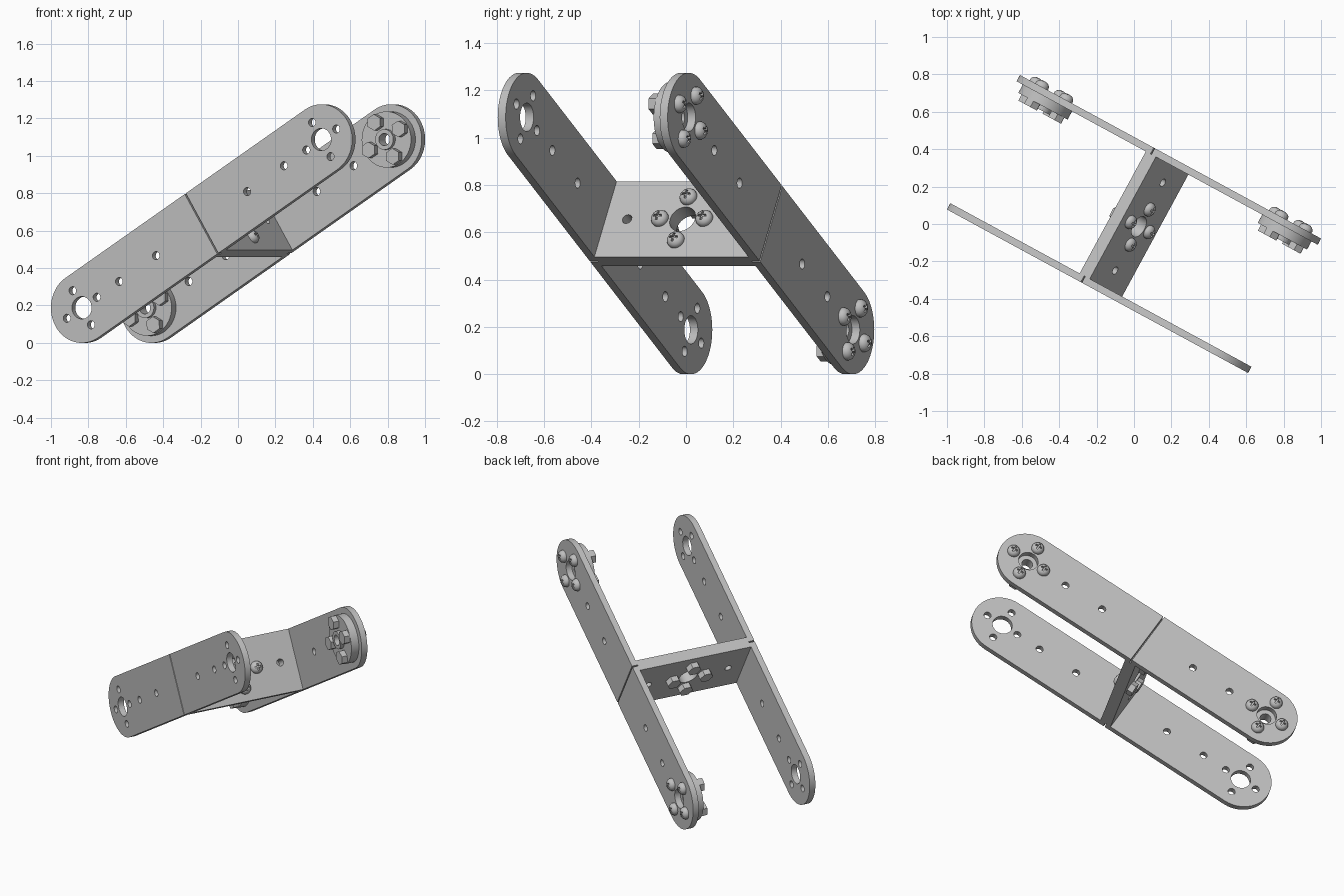
import bpy, bmesh
from math import pi, cos, sin, radians
from mathutils import Matrix, Vector

cube = bpy.data.objects.get("Cube")
if cube:
    bpy.data.objects.remove(cube, do_unlink=True)

# Main sizes: x runs along the arms, y across them, z out of the side plates
HALF_W = 0.188       # half width of the strips
END = 0.856          # centre of the rounded arm ends
SIDE = 0.39          # mid-plane of the side plates
T = 0.038            # side plate thickness
WALL = 0.036         # cross wall thickness
RING = 0.107         # bolt circle radius
HOLE = 0.022
BORE = 0.06

FRAME = (Matrix.Translation((0, 0, 0.637)) @ Matrix.Rotation(radians(-28.5), 4, 'Z')
         @ Matrix.Rotation(radians(-31.7), 4, 'Y') @ Matrix.Rotation(pi / 2, 4, 'X'))

steel = bpy.data.materials.new("grey_steel")
steel.use_nodes = True
GREY = (0.52, 0.52, 0.52, 1)
steel.diffuse_color = GREY
bsdf = next(n for n in steel.node_tree.nodes if n.type == 'BSDF_PRINCIPLED')
bsdf.inputs["Base Color"].default_value = GREY


def place(name, mesh, pos, rot=Matrix()):
    ob = bpy.data.objects.new(name, mesh)
    bpy.context.collection.objects.link(ob)
    ob.matrix_world = FRAME @ Matrix.Translation(pos) @ rot
    return ob


def finish(mesh):
    bm = bmesh.new()
    bm.from_mesh(mesh)
    bmesh.ops.remove_doubles(bm, verts=bm.verts, dist=1e-5)
    bmesh.ops.recalc_face_normals(bm, faces=bm.faces)
    for f in bm.faces:
        f.smooth = True
    bm.to_mesh(mesh)
    bm.free()
    mesh.set_sharp_from_angle(angle=radians(35))
    mesh.materials.clear()
    mesh.materials.append(steel)
    return mesh


def arc(x, y, r, a=0, b=2 * pi, n=32):
    return [(x + r * cos(a + (b - a) * i / n), y + r * sin(a + (b - a) * i / n))
            for i in range(n)]


def baked(ob):
    dg = bpy.context.evaluated_depsgraph_get()
    dg.update()
    mesh = bpy.data.meshes.new_from_object(ob.evaluated_get(dg))
    bpy.data.objects.remove(ob, do_unlink=True)
    return mesh


def sheet(loops, thick):
    """Flat plate with holes: first loop is the outline."""
    cu = bpy.data.curves.new("sheet", 'CURVE')
    cu.dimensions = '2D'
    cu.fill_mode = 'BOTH'
    cu.extrude = thick / 2
    for pts in loops:
        sp = cu.splines.new('POLY')
        sp.points.add(len(pts) - 1)
        for p, (x, y) in zip(sp.points, pts):
            p.co = (x, y, 0, 1)
        sp.use_cyclic_u = True
    ob = bpy.data.objects.new("sheet", cu)
    bpy.context.collection.objects.link(ob)
    return finish(baked(ob))


def lathe(profile, steps):
    bm = bmesh.new()
    vs = [bm.verts.new((r, 0, z)) for r, z in profile]
    es = [bm.edges.new(p) for p in zip(vs, vs[1:])]
    bmesh.ops.spin(bm, geom=vs + es, cent=(0, 0, 0), axis=(0, 0, 1),
                   angle=2 * pi, steps=steps)
    mesh = bpy.data.meshes.new("lathe")
    bm.to_mesh(mesh)
    bm.free()
    return finish(mesh)


def bolt_ring(cx=0):
    return [(cx + RING * cos(k * pi / 2), RING * sin(k * pi / 2)) for k in range(4)]


def holes(points):
    return [arc(x, y, HOLE, n=16) for x, y in points]


# Side arm: straight at the fold, rounded at the far end
arm_outline = ([(0.004, HALF_W), (0.004, -HALF_W)]
               + arc(END, 0, HALF_W, -pi / 2, pi / 2, 40) + [(END, HALF_W)])
arm = sheet([arm_outline, arc(END, 0, BORE)]
            + holes(bolt_ring(END) + [(0.589, 0), (0.326, 0)]), T)

# Cross wall
w = SIDE - T / 2
wall = sheet([[(-w, -HALF_W), (w, -HALF_W), (w, HALF_W), (-w, HALF_W)], arc(0, 0, BORE)]
             + holes(bolt_ring() + [(-0.267, 0), (0.267, 0)]), WALL)

# Fasteners and hub
head = [(0, -0.1), (0.02, -0.1), (0.02, 0), (0.038, 0), (0.038, 0.01),
        (0.034, 0.02), (0.024, 0.029), (0.012, 0.033), (0, 0.034)]
nut = lathe([(0, 0), (0.044, 0), (0.044, 0.036), (0, 0.036)], 6)
hub_disc = sheet([arc(0, 0, 0.15, n=48), arc(0, 0, 0.033)], 0.05)
hub_boss = sheet([arc(0, 0, 0.055), arc(0, 0, 0.033)], 0.024)

# Screw with a cross recess cut into its domed head
screw_ob = bpy.data.objects.new("screw_blank", lathe(head, 24))
bpy.context.collection.objects.link(screw_ob)
cutters = []
for size in ((0.04, 0.01, 0.03), (0.01, 0.04, 0.03)):
    bm = bmesh.new()
    bmesh.ops.create_cube(bm, size=1, matrix=Matrix.Translation((0, 0, 0.035))
                          @ Matrix.Diagonal((*size, 1)))
    me = bpy.data.meshes.new("recess_cutter")
    bm.to_mesh(me)
    bm.free()
    cut = bpy.data.objects.new("recess_cutter", me)
    cut.hide_render = True
    bpy.context.collection.objects.link(cut)
    mod = screw_ob.modifiers.new("recess", 'BOOLEAN')
    mod.operation = 'DIFFERENCE'
    mod.solver = 'EXACT'
    mod.object = cut
    cutters.append(cut)
screw = finish(baked(screw_ob))
for cut in cutters:
    bpy.data.objects.remove(cut, do_unlink=True)

# Two channel brackets back to back
FLIP = Matrix.Rotation(pi, 4, 'X')
TO_X = Matrix.Rotation(pi / 2, 4, 'Y')
for s, label in ((1, "upper"), (-1, "lower")):
    turn = Matrix.Rotation(0 if s > 0 else pi, 4, 'Z')
    for z, side in ((SIDE, "front"), (-SIDE, "back")):
        place(f"{label}_{side}_arm", arm, (0, 0, z), turn)
    place(f"{label}_cross_wall", wall, (s * WALL / 2, 0, 0), TO_X)

    # Hub on the inside of the back arm
    face = -SIDE + T / 2
    place(f"{label}_hub_disc", hub_disc, (s * END, 0, face + 0.025))
    place(f"{label}_hub_boss", hub_boss, (s * END, 0, face + 0.062))
    for x, y in bolt_ring(s * END):
        place(f"{label}_hub_nut", nut, (x, y, face + 0.05))
        place(f"{label}_hub_screw", screw, (x, y, -SIDE - T / 2), FLIP)

# Bolts joining the two cross walls
for a, b in bolt_ring():
    place("wall_screw", screw, (WALL, a, b), TO_X)
    place("wall_nut", nut, (-WALL, a, b), Matrix.Rotation(-pi / 2, 4, 'Y'))
